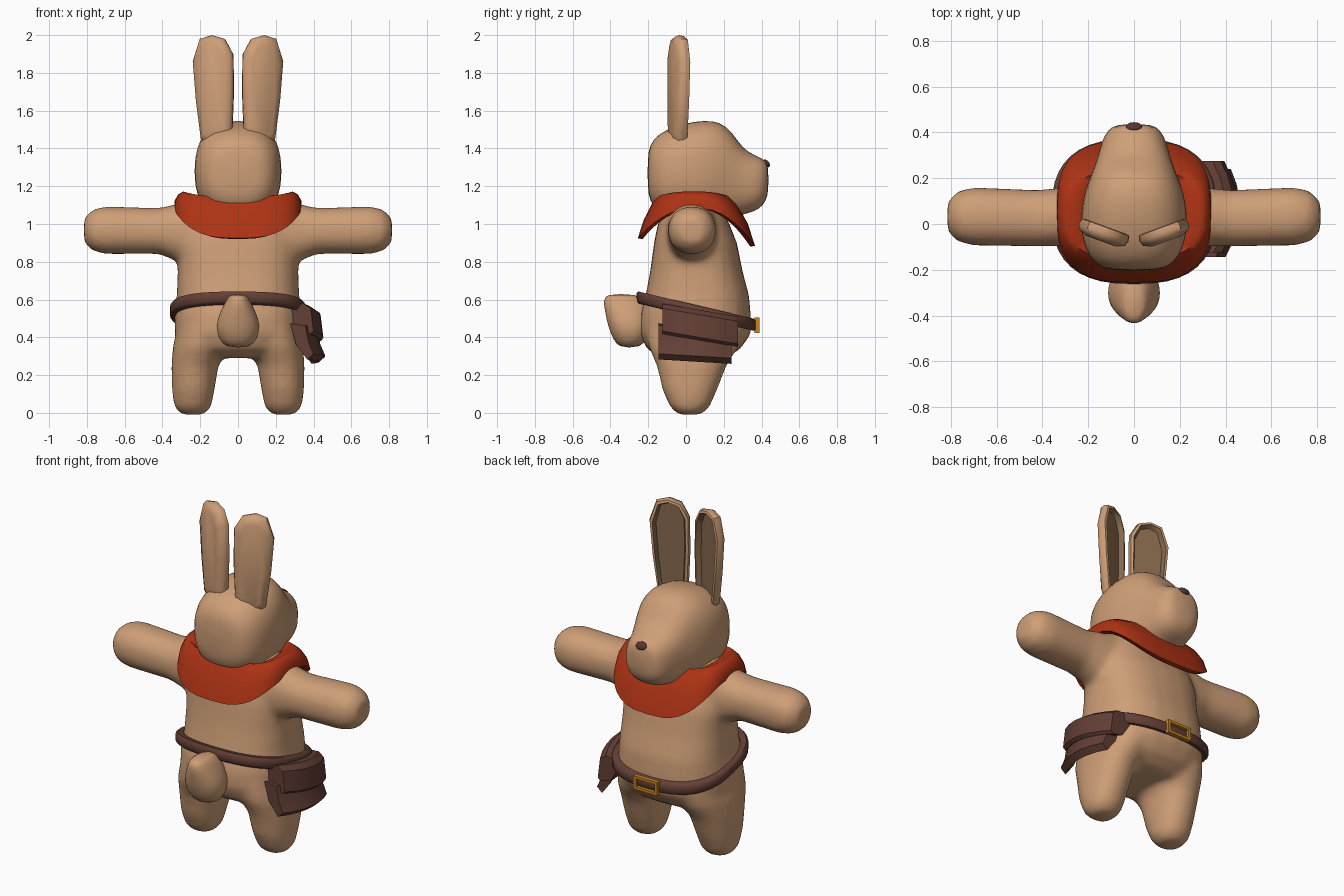
import bpy, bmesh, math
from mathutils import Vector, Matrix

if "Cube" in bpy.data.objects:
    bpy.data.objects.remove(bpy.data.objects["Cube"])


def material(name, r, g, b):
    m = bpy.data.materials.new(name)
    m.diffuse_color = (r, g, b, 1)
    m.use_nodes = True
    m.node_tree.nodes["Principled BSDF"].inputs["Base Color"].default_value = m.diffuse_color
    return m


FUR = material("tan fur", 0.62, 0.345, 0.185)
INNER = material("inner ear brown", 0.24, 0.14, 0.075)
RED = material("red cloth", 0.42, 0.033, 0.007)
LEATHER = material("dark leather", 0.125, 0.05, 0.036)
BRASS = material("brass", 0.58, 0.23, 0.012)
NOSE = material("nose brown", 0.10, 0.035, 0.03)


def skin(name, rings, mats, caps=True, wrap=False, rule=None, angle=60, subsurf=0):
    """Bridge equal-length point rings into a surface."""
    bm = bmesh.new()
    vr = [[bm.verts.new(p) for p in r] for r in rings]
    n = len(rings[0])
    for i in range(len(vr) if wrap else len(vr) - 1):
        a, b = vr[i], vr[(i + 1) % len(vr)]
        for j in range(n):
            k = (j + 1) % n
            f = bm.faces.new((a[j], a[k], b[k], b[j]))
            f.material_index = rule(i) if rule else 0
    if caps and not wrap:
        bm.faces.new(vr[0])
        f = bm.faces.new(vr[-1])
        f.material_index = rule(len(vr) - 1) if rule else 0
    bmesh.ops.recalc_face_normals(bm, faces=bm.faces)
    me = bpy.data.meshes.new(name)
    bm.to_mesh(me)
    bm.free()
    ob = bpy.data.objects.new(name, me)
    bpy.context.collection.objects.link(ob)
    for m in mats:
        me.materials.append(m)
    if subsurf:
        ob.modifiers.new("subdivide", 'SUBSURF').levels = subsurf
    bpy.ops.object.select_all(action='DESELECT')
    ob.select_set(True)
    bpy.context.view_layer.objects.active = ob
    bpy.ops.object.shade_smooth_by_angle(angle=math.radians(angle))
    return ob


def oval(rx, ry, e=2.0, n=24):
    """Superellipse points (u, v, sine of angle)."""
    out = []
    for i in range(n):
        a = 2 * math.pi * i / n
        c, s = math.cos(a), math.sin(a)
        out.append((rx * math.copysign(abs(c) ** (2 / e), c),
                    ry * math.copysign(abs(s) ** (2 / e), s), s))
    return out


def loft(name, axis, stations, e=2.2, **kw):
    """Stations: (position on axis, centre u, centre v, radius u, radius v)."""
    rings = []
    for t, cu, cv, ru, rv in stations:
        pts = [(cu + u, cv + v) for u, v, _ in oval(ru, rv, e)]
        rings.append([{'x': (t, u, v), 'y': (u, t, v), 'z': (u, v, t)}[axis] for u, v in pts])
    return skin(name, rings, [FUR], **kw)


# Body: torso, arms and legs fused into one soft skin
parts = [loft("body", 'z', [
    (.29, 0, .04, .22, .17), (.34, 0, .04, .31, .25), (.42, 0, .05, .335, .295),
    (.52, 0, .05, .335, .293), (.62, 0, .06, .325, .275), (.75, 0, .055, .32, .245),
    (.90, 0, .05, .325, .22), (1.0, 0, .04, .30, .19), (1.06, 0, .04, .27, .165),
    (1.16, 0, .04, .19, .14)], e=2.5)]
for s in (-1, 1):
    parts.append(loft("arm", 'x', [
        (s * .2, .03, .95, .14, .19), (s * .33, .03, .955, .128, .15),
        (s * .42, .025, .963, .124, .122), (s * .7, .033, .967, .128, .127),
        (s * .77, .033, .967, .112, .11), (s * .815, .033, .967, .065, .065)]))
    parts.append(loft("leg", 'z', [
        (-.01, s * .24, .02, .06, .06), (.03, s * .24, .02, .098, .105),
        (.12, s * .237, .02, .113, .145), (.25, s * .228, .03, .125, .185),
        (.35, s * .20, .04, .145, .24), (.45, s * .18, .05, .14, .26)]))
for p in parts:
    p.select_set(True)
bpy.context.view_layer.objects.active = parts[0]
bpy.ops.object.join()
body = bpy.context.object
rm = body.modifiers.new("fuse", 'REMESH')
rm.mode, rm.voxel_size, rm.use_smooth_shade = 'VOXEL', 0.018, True
sm = body.modifiers.new("soften", 'SMOOTH')
sm.factor, sm.iterations = 0.5, 12

# Head with snout, facing +y
loft("head", 'y', [
    (-.205, 0, 1.27, .11, .11), (-.175, 0, 1.27, .175, .185), (-.10, 0, 1.27, .222, .235),
    (0, 0, 1.28, .235, .257), (.10, 0, 1.285, .228, .266), (.18, 0, 1.28, .203, .262),
    (.24, 0, 1.26, .178, .235), (.30, 0, 1.225, .157, .175), (.36, 0, 1.215, .142, .152),
    (.41, 0, 1.22, .118, .125), (.438, 0, 1.235, .075, .08)], e=2.5, subsurf=1, angle=180)

# Nose
bpy.ops.mesh.primitive_uv_sphere_add(segments=16, ring_count=8, location=(0, .425, 1.32),
                                     rotation=(math.radians(40), 0, 0))
nose = bpy.context.object
nose.name = "nose"
nose.scale = (.035, .016, .024)
nose.data.materials.append(NOSE)
nose.data.shade_smooth()

# Tail
loft("tail", 'z', [
    (.345, 0, -.30, .06, .05), (.385, 0, -.295, .10, .09), (.46, 0, -.30, .123, .115),
    (.54, 0, -.31, .092, .12), (.60, 0, -.325, .062, .115), (.63, 0, -.345, .04, .07)],
    subsurf=1, angle=180)

# Ears: rounded back, rim, and a sunken inner face
EAR = [(.05, 1.40), (.03, 1.5), (.022, 1.7), (.025, 1.9), (.07, 1.98), (.14, 2.0),
       (.205, 1.98), (.243, 1.86), (.225, 1.65), (.197, 1.45), (.15, 1.40)]
for s, side in ((-1, "left"), (1, "right")):
    turn = Matrix.Rotation(s * math.radians(20), 3, 'Z')
    rings = []
    for k, d in ((.6, -.038), (.92, -.022), (1, .002), (.95, .026), (.82, .03), (.70, .002)):
        ring = []
        for x, z in EAR:
            w = 1 - (1 - k) * .35           # shrink height less than width
            v = turn @ Vector((s * (x - .13) * 1.04 * k, d, 0))
            ring.append((v.x + s * .13, v.y - .04, 1.7 + (z - 1.7) * w))
        rings.append(ring)
    skin(side + "_ear", rings, [FUR, INNER], rule=lambda i: 1 if i >= 4 else 0, angle=50)

# Scarf: drapes low at front and back, high over the arms
rings = []
for rx, ry, cy, drop, lift in ((.21, .16, .04, .25, -.035), (.29, .195, .04, .25, .005),
                               (.318, .225, .045, .35, 0), (.335, .275, .052, .65, 0),
                               (.338, .31, .055, 1, 0), (.31, .285, .055, 1, -.005),
                               (.28, .22, .05, .6, -.01)):
    ring = []
    for u, v, sn in oval(rx, ry, 2.9, 40):
        top = 1.167 - .03 * sn * sn
        low = 1.085 - (.20 if sn > 0 else .16) * abs(sn) ** 1.5
        ring.append((u, cy + v, top + (low - top) * ((drop - .25) / .75) + lift))
    rings.append(ring)
skin("scarf", rings, [RED], wrap=True, angle=70)


# Belt: flat band tilted down toward the front
def belt_z(y):
    return .61 - .235 * (y + .25)


rings = []
for off, h in ((.022, -.02), (.022, .02), (.012, .032), (-.02, .032), (-.02, -.032), (.012, -.032)):
    rings.append([(u, .055 + v, belt_z(.055 + v) + h)
                  for u, v, _ in oval(.338 + off, .295 + off, 2.6, 40)])
skin("belt", rings, [LEATHER], wrap=True, angle=50)

# Buckle frame
rings = [[(x * w, y, .464 + z * h) for x, z in ((-1, -1), (1, -1), (1, 1), (-1, 1))]
         for w, h, y in ((.08, .04, .388), (.062, .024, .388), (.062, .024, .362), (.08, .04, .362))]
skin("buckle", rings, [BRASS], wrap=True, angle=30)


# Pouch: xz profiles swept along y, bowed around the hip
def sweep(name, profile, y0, y1, slope):
    rings = []
    for i in range(7):
        y = y0 + (y1 - y0) * i / 6
        t = (y - .07) / .2
        rings.append([(x - .055 * t * t, y, z - slope * (y - .07)) for x, z in profile])
    skin(name, rings, [LEATHER], angle=30)


sweep("pouch_flap", [(.32, .54), (.40, .545), (.437, .52), (.452, .40), (.435, .385),
                     (.37, .40), (.32, .48)], -.125, .275, .17)
sweep("pouch_pocket", [(.34, .46), (.42, .45), (.437, .36), (.463, .30), (.43, .27),
                       (.37, .35)], -.145, .24, .06)
